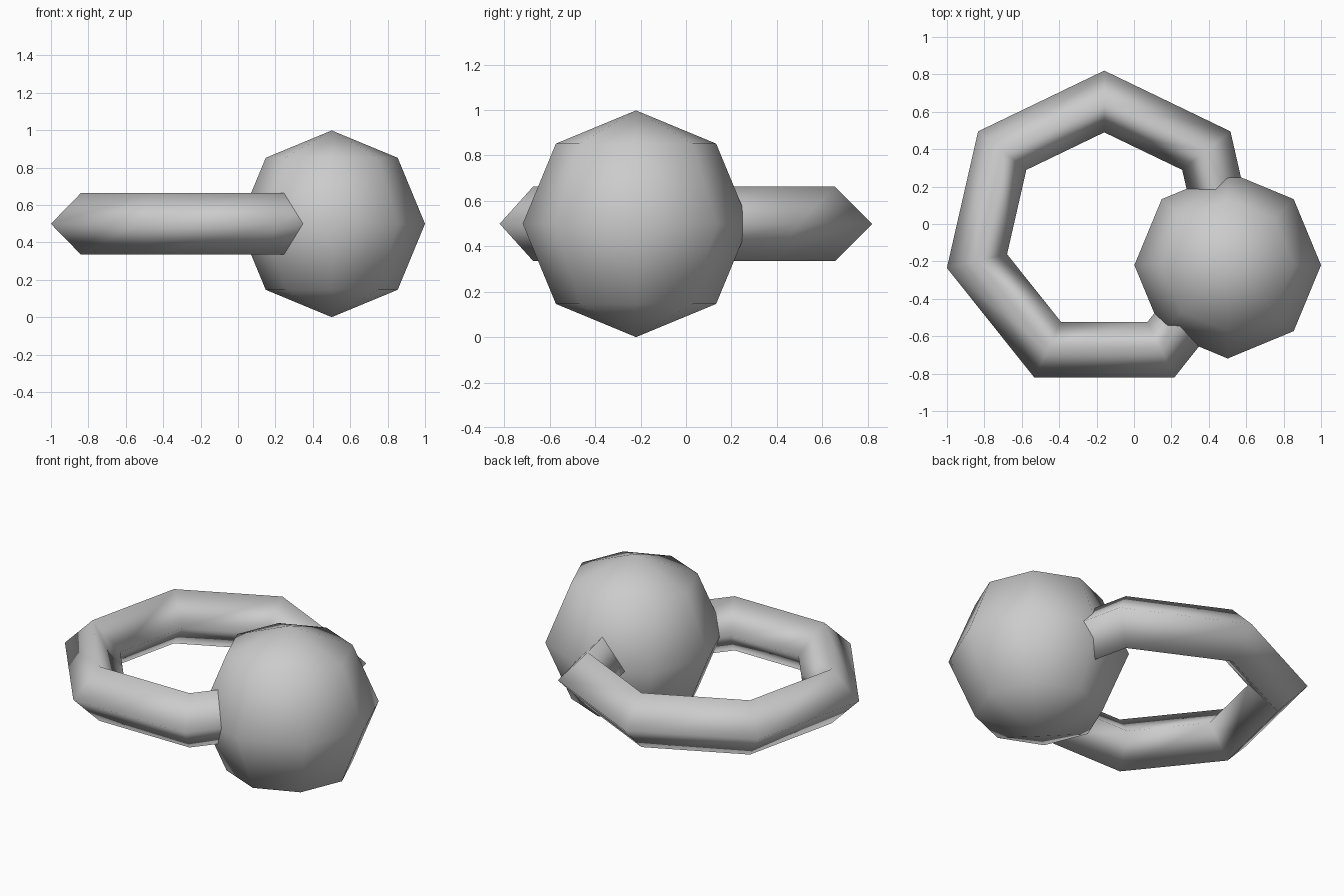
import bpy
from math import pi

if "Cube" in bpy.data.objects:
    bpy.data.objects.remove(bpy.data.objects["Cube"])


def finish(name):
    obj = bpy.context.object
    obj.name = name
    bpy.ops.object.shade_smooth()
    return obj


# Seven-sided band with a diamond cross-section, one corner pointing to +y
bpy.ops.mesh.primitive_torus_add(
    major_segments=7, minor_segments=4,
    major_radius=0.698, minor_radius=0.165,
    location=(-0.159, -0.043, 0.499), rotation=(0, 0, pi / 2))
finish("ring_band")

# Low-poly bead threaded on the hidden corner of the band
bpy.ops.mesh.primitive_uv_sphere_add(
    segments=8, ring_count=4, radius=0.499,
    location=(0.501, -0.22, 0.499))
finish("bead")
